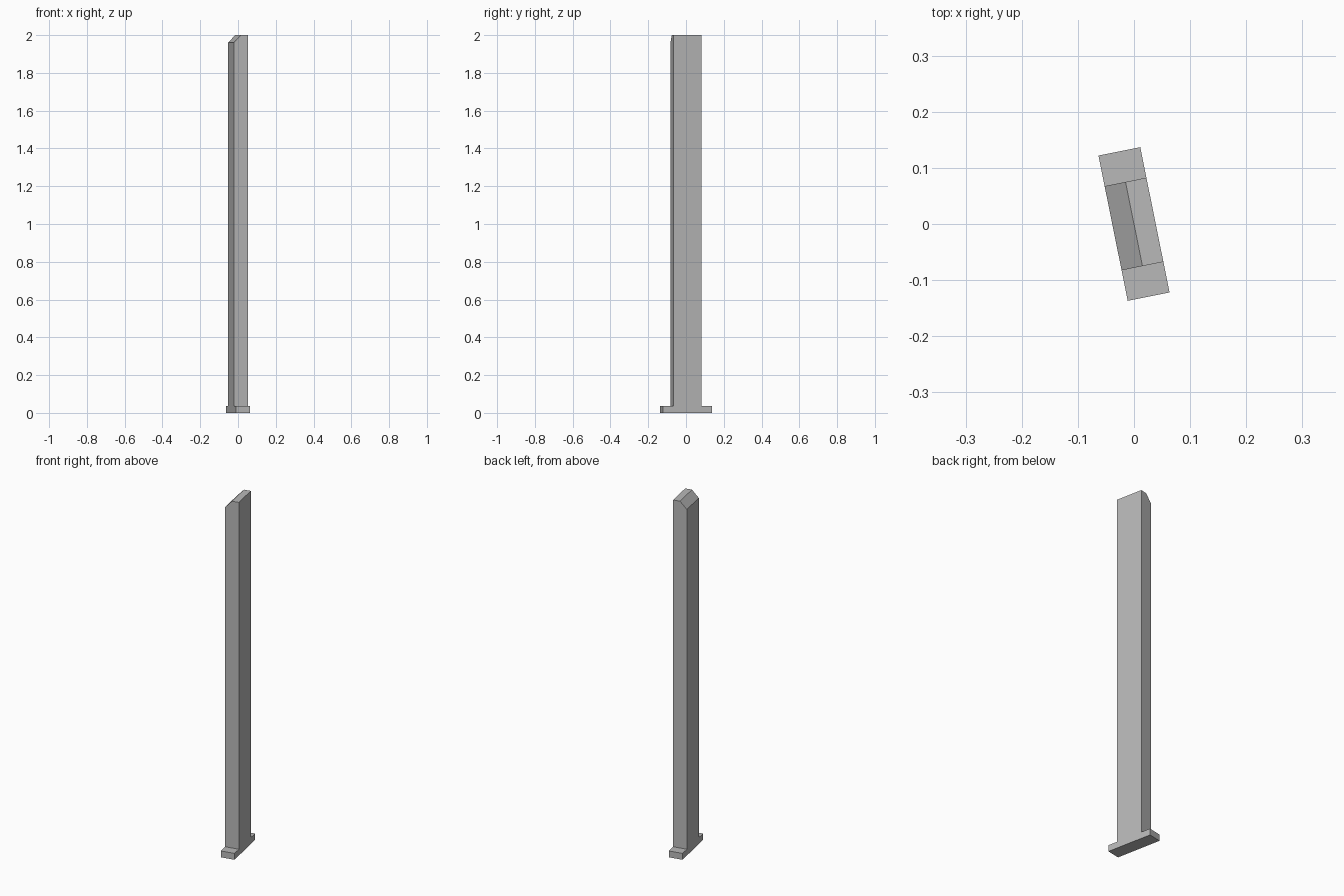
import bpy, bmesh, math
from mathutils import Matrix, Vector

cube = bpy.data.objects.get("Cube")
if cube:
    bpy.data.objects.remove(cube, do_unlink=True)

WIDTH = 0.076        # thickness across the post
HALF_POST = 0.0765   # half depth of the post
HALF_FOOT = 0.132    # half depth of the foot
FOOT_TOP = 0.036
HEIGHT = 2.0
CHAMFER = 0.04       # drop of the sloped half of the top

grey = bpy.data.materials.new("plain_grey")
grey.use_nodes = True
colour = (0.48, 0.48, 0.48, 1.0)
grey.diffuse_color = colour
grey.node_tree.nodes["Principled BSDF"].inputs["Base Color"].default_value = colour

# Post and foot: an upside-down T profile, extruded across its thickness
half = [(HALF_FOOT, 0), (HALF_FOOT, FOOT_TOP), (HALF_POST, FOOT_TOP), (HALF_POST, HEIGHT)]
profile = half + [(-y, z) for y, z in reversed(half)]
bm = bmesh.new()
face = bm.faces.new([bm.verts.new((-WIDTH / 2, y, z)) for y, z in profile])
extruded = bmesh.ops.extrude_face_region(bm, geom=[face])["geom"]
bmesh.ops.translate(bm, vec=(WIDTH, 0, 0),
                    verts=[g for g in extruded if isinstance(g, bmesh.types.BMVert)])

# Sloped top: slice off the upper edge on the right side and cap the cut
normal = Vector((-CHAMFER, 0, WIDTH / 2)).normalized()
cut = bmesh.ops.bisect_plane(bm, geom=bm.verts[:] + bm.edges[:] + bm.faces[:],
                             plane_co=(0, 0, HEIGHT), plane_no=normal, clear_outer=True)
bmesh.ops.holes_fill(bm, edges=[g for g in cut["geom_cut"] if isinstance(g, bmesh.types.BMEdge)])

# Turn the whole post slightly about the vertical
bmesh.ops.rotate(bm, cent=(0, 0, 0), verts=bm.verts,
                 matrix=Matrix.Rotation(math.radians(11.4), 3, 'Z'))
bmesh.ops.recalc_face_normals(bm, faces=bm.faces)

mesh = bpy.data.meshes.new("footed_post")
bm.to_mesh(mesh)
bm.free()
mesh.materials.append(grey)
bpy.context.collection.objects.link(bpy.data.objects.new("footed_post", mesh))
